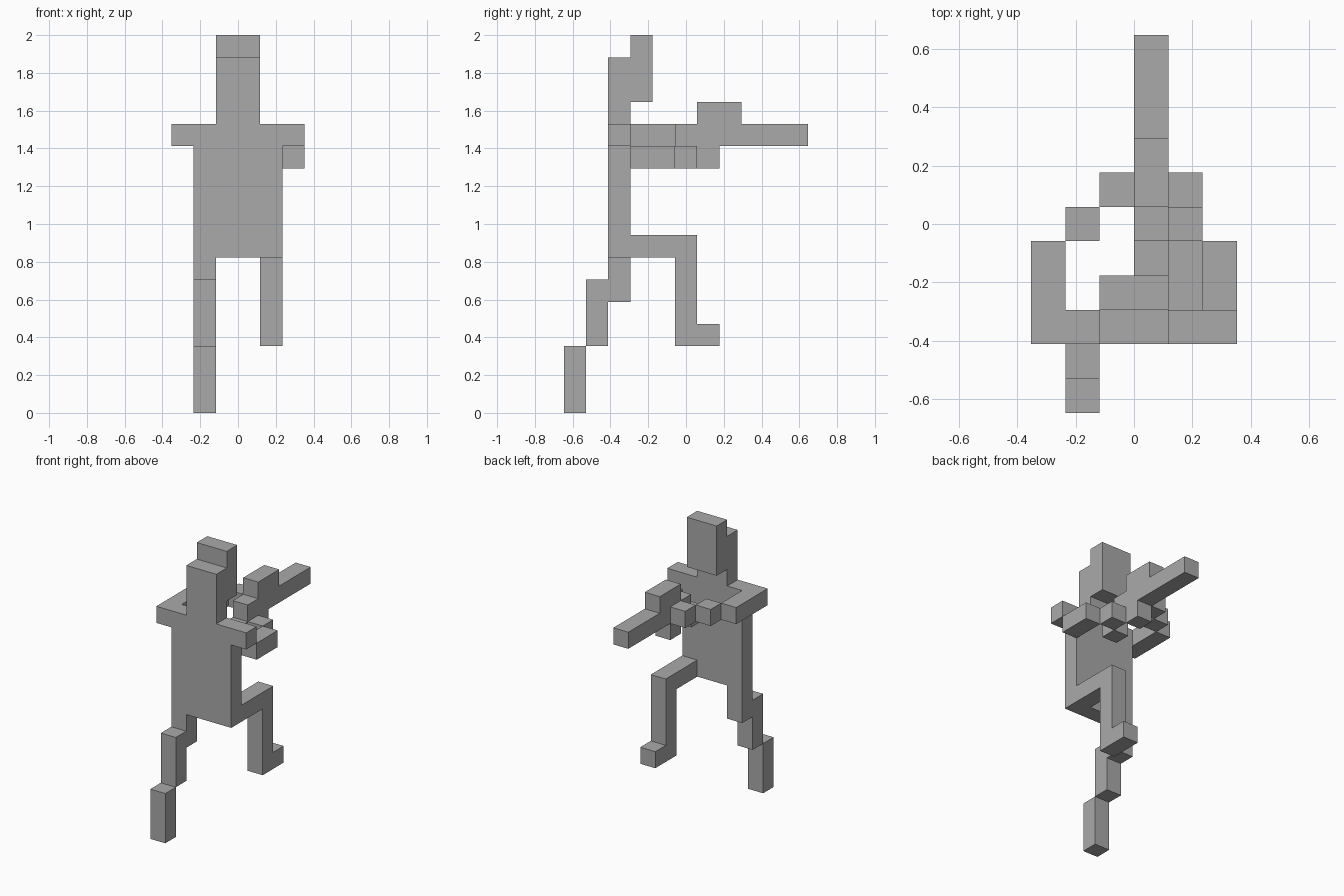
import bpy
import bmesh
from mathutils import Vector

cube = bpy.data.objects.get("Cube")
if cube:
    bpy.data.objects.remove(cube, do_unlink=True)

UNIT = 2 / 17                    # edge of one block; the figure is 17 blocks tall
ORIGIN = Vector((0, -5.5, 0))    # puts the 11 block depth around y = 0

grey = bpy.data.materials.new("plain grey")
grey.use_nodes = True
colour = (0.4, 0.4, 0.4, 1)
grey.diffuse_color = colour
grey.node_tree.nodes["Principled BSDF"].inputs["Base Color"].default_value = colour


def block_part(name, *blocks):
    """One object made of boxes, each given as x, y and z ranges in blocks."""
    bm = bmesh.new()
    for ranges in blocks:
        low, high = (Vector(corner) for corner in zip(*ranges))
        verts = bmesh.ops.create_cube(bm, size=1)["verts"]
        bmesh.ops.scale(bm, vec=(high - low) * UNIT, verts=verts)
        bmesh.ops.translate(bm, vec=((low + high) / 2 + ORIGIN) * UNIT, verts=verts)
    mesh = bpy.data.meshes.new(name)
    bm.to_mesh(mesh)
    bm.free()
    mesh.materials.append(grey)
    bpy.context.collection.objects.link(bpy.data.objects.new(name, mesh))


# Body and head
block_part("torso", ((-2, 2), (2, 3), (7, 13)))
block_part("head",
           ((-1, 1), (2, 3), (13, 16)),
           ((-1, 1), (3, 4), (14, 17)))

# Trailing leg, stepping down and away
block_part("trailing_leg",
           ((-2, -1), (2, 3), (5, 7)),
           ((-2, -1), (1, 2), (3, 6)),
           ((-2, -1), (0, 1), (0, 3)))

# Raised leg: thigh, shin and foot
block_part("raised_leg",
           ((1, 2), (3, 5), (7, 8)),
           ((1, 2), (5, 6), (3, 8)),
           ((1, 2), (6, 7), (3, 4)))

# Supporting arm, reaching diagonally to the held tool
block_part("supporting_arm",
           ((-3, -2), (2, 5), (12, 13)),
           ((-2, -1), (5, 6), (12, 13)),
           ((-1, 0), (6, 7), (12, 13)))

# Gripping arm: shoulder, forearm and hand
block_part("gripping_arm",
           ((2, 3), (2, 3), (12, 13)),
           ((2, 3), (3, 5), (11, 12)),
           ((1, 2), (5, 6), (11, 12)))

# Held launcher: stock, barrel, grip and sight
block_part("launcher",
           ((0, 1), (4, 5), (11, 12)),
           ((0, 1), (5, 11), (12, 13)),
           ((0, 1), (6, 7), (11, 12)),
           ((0, 1), (6, 8), (13, 14)))
